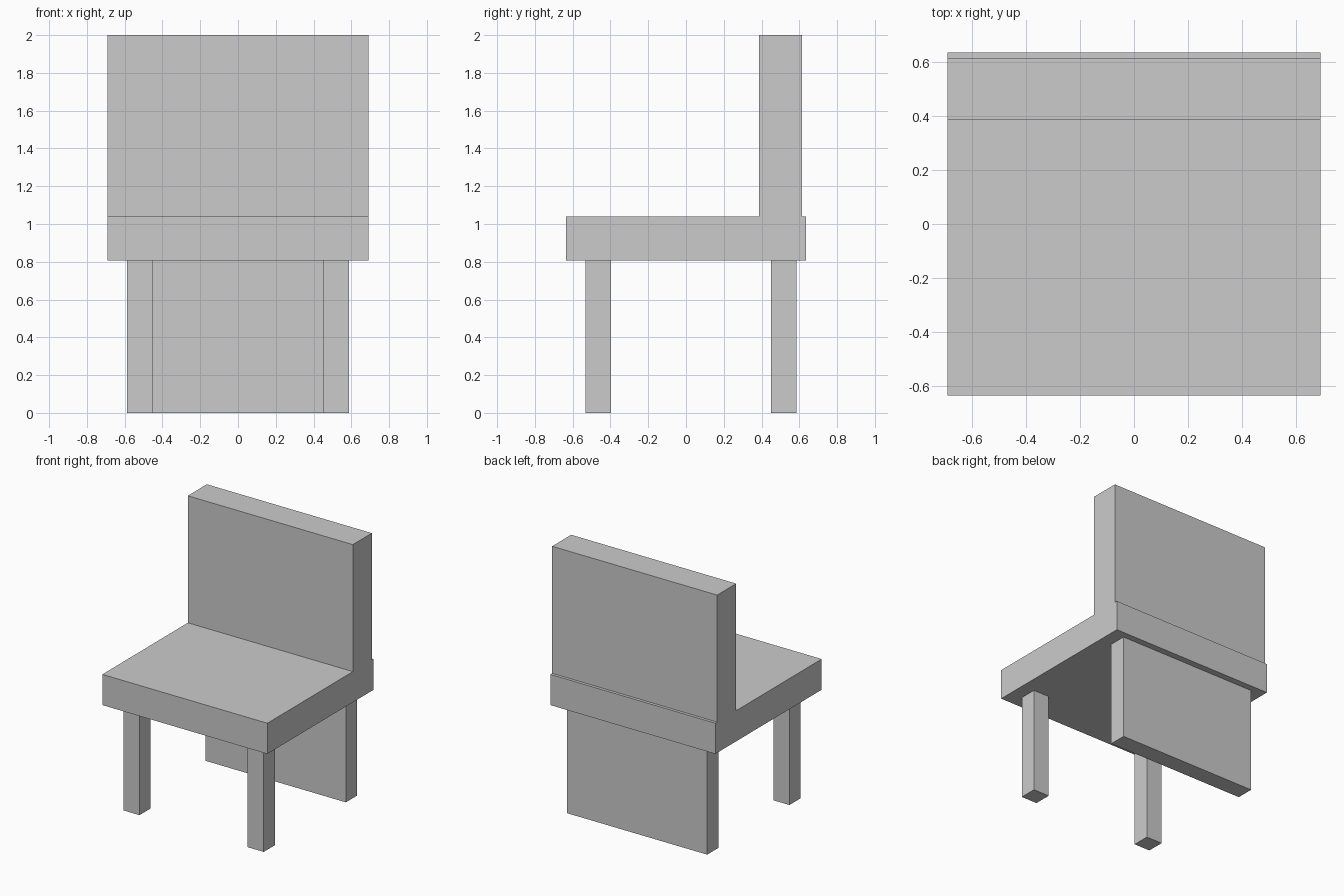
import bpy

if "Cube" in bpy.data.objects:
    bpy.data.objects.remove(bpy.data.objects["Cube"])


def box(name, x, y, z):
    """Add a box spanning the given (min, max) ranges."""
    spans = (x, y, z)
    bpy.ops.mesh.primitive_cube_add(size=1, location=[(a + b) / 2 for a, b in spans])
    ob = bpy.context.object
    ob.name = ob.data.name = name
    ob.scale = [b - a for a, b in spans]
    bpy.ops.object.transform_apply(location=False, rotation=False, scale=True)
    return ob


HALF_W = 0.69                     # half width of seat and backrest
SEAT_BOTTOM, SEAT_TOP = 0.808, 1.04
LEG_IN, LEG_OUT = 0.452, 0.587    # inner and outer x of the supports

# Seat slab and upright backrest, flush at the sides
box("seat", (-HALF_W, HALF_W), (-0.635, 0.635), (SEAT_BOTTOM, SEAT_TOP))
box("backrest", (-HALF_W, HALF_W), (0.386, 0.613), (SEAT_TOP, 2.0))

# Two square front legs
for side, x in (("left", (-LEG_OUT, -LEG_IN)), ("right", (LEG_IN, LEG_OUT))):
    box(f"front_leg_{side}", x, (-0.531, -0.397), (0, SEAT_BOTTOM))

# One wide panel supports the rear
box("rear_leg_panel", (-LEG_OUT, LEG_OUT), (0.45, 0.585), (0, SEAT_BOTTOM))
